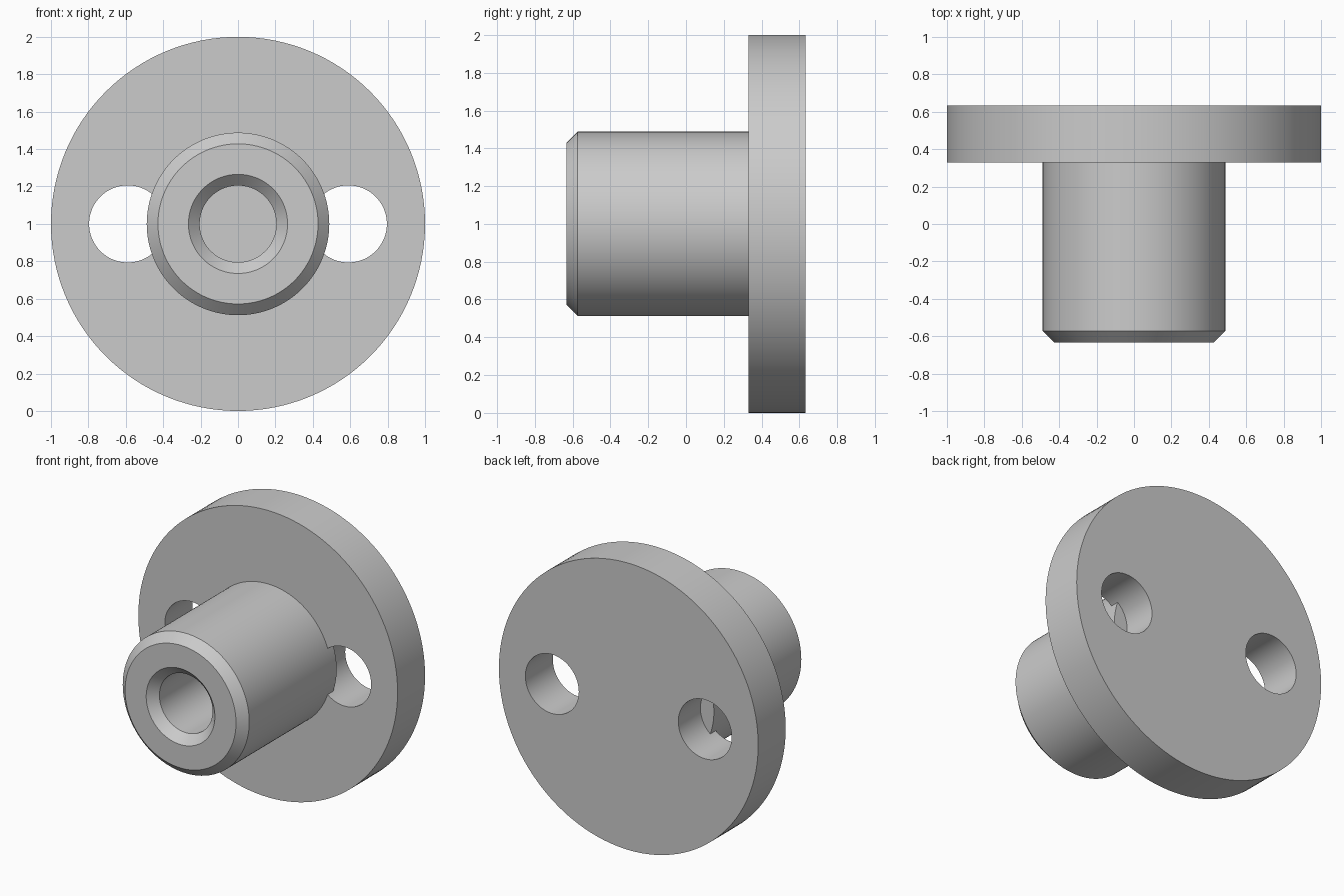
import bpy, bmesh, math

if "Cube" in bpy.data.objects:
    bpy.data.objects.remove(bpy.data.objects["Cube"])

SEGS = 128
CENTRE_Z = 1.0
BACK, FLANGE_FRONT, FRONT = 0.633, 0.33, -0.633
SEAT = 0.06       # how far the boss sinks into the flange
CHAMFER = 0.06
BOSS_R, BORE_R = 0.488, 0.205
HOLE_X, HOLE_R = 0.59, 0.206


def disc(name, radius, y0, y1, x=0.0):
    """Cylinder along y from y0 to y1."""
    bpy.ops.mesh.primitive_cylinder_add(
        vertices=SEGS, radius=radius, depth=y1 - y0,
        location=(x, (y0 + y1) / 2, CENTRE_Z), rotation=(math.pi / 2, 0, 0))
    ob = bpy.context.object
    ob.name = name
    return ob


def lathe(name, profile):
    """Spin a closed (radius, y) profile around the y axis."""
    bm = bmesh.new()
    rings = []
    for i in range(SEGS):
        a = 2 * math.pi * i / SEGS
        rings.append([bm.verts.new((r * math.cos(a), y, r * math.sin(a)))
                      for r, y in profile])
    n = len(profile)
    for i in range(SEGS):
        a, b = rings[i], rings[(i + 1) % SEGS]
        for j in range(n):
            k = (j + 1) % n
            bm.faces.new((a[j], a[k], b[k], b[j]))
    bmesh.ops.recalc_face_normals(bm, faces=bm.faces)
    mesh = bpy.data.meshes.new(name)
    bm.to_mesh(mesh)
    bm.free()
    ob = bpy.data.objects.new(name, mesh)
    bpy.context.collection.objects.link(ob)
    ob.location.z = CENTRE_Z
    return ob


def smooth(ob):
    bpy.ops.object.select_all(action='DESELECT')
    ob.select_set(True)
    bpy.context.view_layer.objects.active = ob
    bpy.ops.object.shade_smooth_by_angle(angle=math.radians(30))


# Round flange with two through holes
flange = disc("flange", 1.0, FLANGE_FRONT, BACK)
for side in (-1, 1):
    cutter = disc("hole_cutter", HOLE_R, FLANGE_FRONT - 0.2, BACK + 0.2, side * HOLE_X)
    cutter.hide_render = True
    mod = flange.modifiers.new("hole", 'BOOLEAN')
    mod.operation = 'DIFFERENCE'
    mod.solver = 'EXACT'
    mod.object = cutter
    bpy.context.view_layer.objects.active = flange
    bpy.ops.object.modifier_apply(modifier=mod.name)
    bpy.data.objects.remove(cutter, do_unlink=True)
smooth(flange)

# Hollow boss, chamfered outside and inside at its front end
boss = lathe("boss", [
    (BORE_R, FLANGE_FRONT + SEAT),
    (BOSS_R, FLANGE_FRONT + SEAT),
    (BOSS_R, FRONT + CHAMFER),
    (BOSS_R - CHAMFER, FRONT),
    (BORE_R + CHAMFER, FRONT),
    (BORE_R, FRONT + CHAMFER),
])
smooth(boss)
